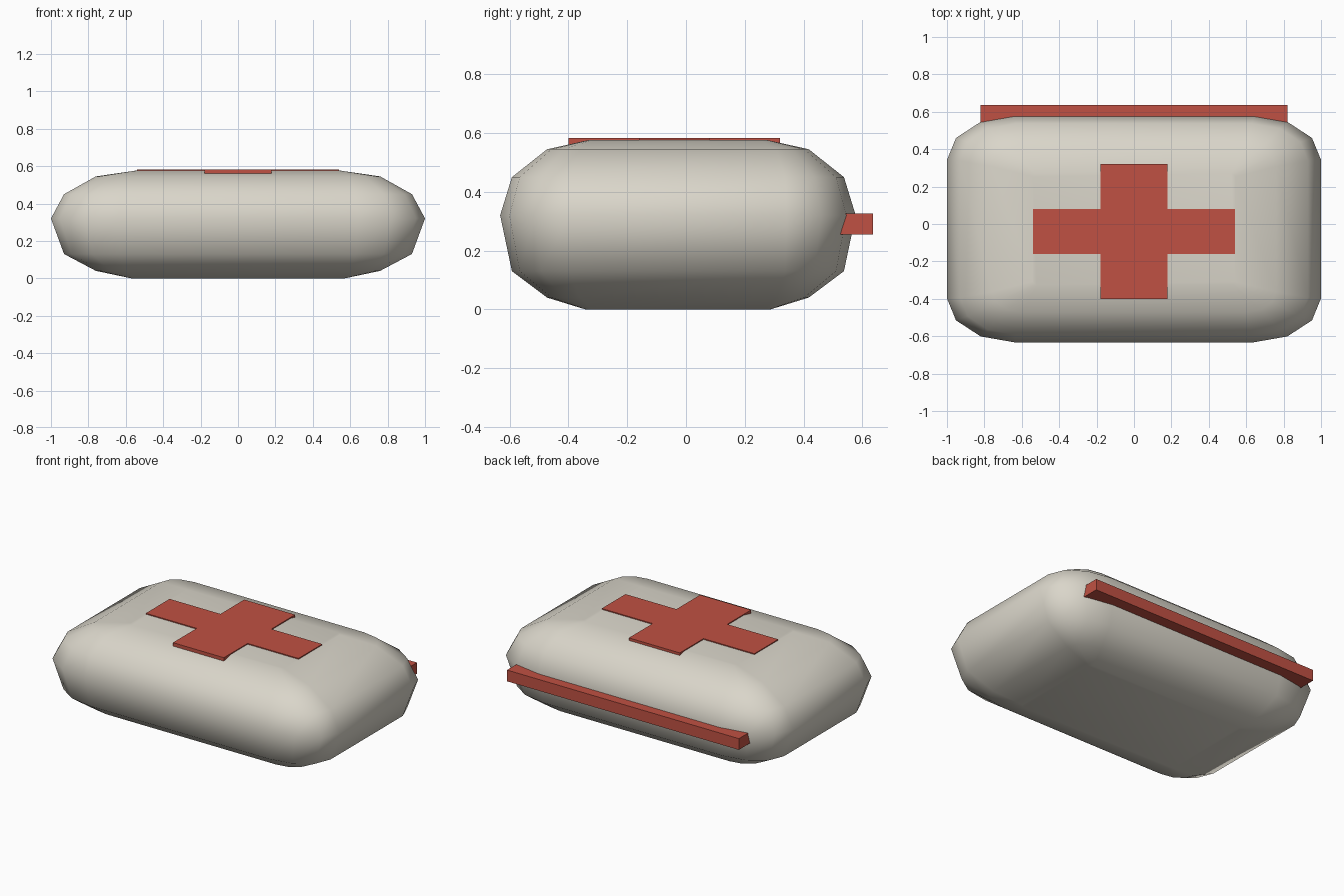
import bpy, bmesh, math

if "Cube" in bpy.data.objects:
    bpy.data.objects.remove(bpy.data.objects["Cube"])

CY = -0.0275  # the padded body sits slightly forward of centre


def material(name, rgb):
    m = bpy.data.materials.new(name)
    m.diffuse_color = (*rgb, 1)
    m.use_nodes = True
    m.node_tree.nodes["Principled BSDF"].inputs["Base Color"].default_value = m.diffuse_color
    return m


cream = material("cream fabric", (0.70, 0.67, 0.59))
red = material("red", (0.53, 0.083, 0.056))


def make_object(name, bm, mat):
    bmesh.ops.recalc_face_normals(bm, faces=bm.faces)
    me = bpy.data.meshes.new(name)
    bm.to_mesh(me)
    bm.free()
    me.materials.append(mat)
    ob = bpy.data.objects.new(name, me)
    bpy.context.collection.objects.link(ob)
    return ob


# Padded case: stacked rounded rectangles (z, half x, half y, corner x, corner y)
levels = [
    (0.00, 0.57, 0.315, 0.02, 0.02),
    (0.04, 0.76, 0.445, 0.16, 0.11),
    (0.13, 0.93, 0.565, 0.30, 0.20),
    (0.32, 1.00, 0.605, 0.36, 0.235),
    (0.45, 0.93, 0.565, 0.30, 0.20),
    (0.545, 0.76, 0.445, 0.16, 0.11),
    (0.577, 0.54, 0.30, 0.02, 0.02),
]
bm = bmesh.new()
rings = []
for z, a, b, rx, ry in levels:
    ring = []
    for k, (sx, sy) in enumerate([(1, 1), (-1, 1), (-1, -1), (1, -1)]):
        for i in range(4):
            t = math.radians(90 * k + 30 * i)
            ring.append(bm.verts.new((sx * (a - rx) + rx * math.cos(t),
                                      CY + sy * (b - ry) + ry * math.sin(t), z)))
    rings.append(ring)
for lo, hi in zip(rings, rings[1:]):
    for i in range(16):
        j = (i + 1) % 16
        bm.faces.new((lo[i], lo[j], hi[j], hi[i]))
bm.faces.new(rings[0][::-1])
bm.faces.new(rings[-1])
for f in bm.faces:
    f.smooth = True
# Hard creases around the flat panel on each short end
for e in bm.edges:
    p, q = (v.co for v in e.verts)
    if abs(p.x) > 0.92 and abs(p.x - q.x) < 1e-4 and p.z == q.z and p.z < 0.4:
        e.smooth = False
make_object("padded_case", bm, cream)

# Cross emblem: one 12-sided outline, extruded
cy, z0, z1 = -0.04, 0.555, 0.583
quarter = [(0.54, 0.12), (0.18, 0.12), (0.18, 0.36)]
outline = []
for sx, sy in [(1, 1), (-1, 1), (-1, -1), (1, -1)]:
    pts = quarter if sx * sy > 0 else quarter[::-1]
    outline += [(sx * x, cy + sy * y) for x, y in pts]
bm = bmesh.new()
face = bm.faces.new([bm.verts.new((x, y, z0)) for x, y in outline])
top = bmesh.ops.extrude_face_region(bm, geom=[face])["geom"]
bmesh.ops.translate(bm, vec=(0, 0, z1 - z0),
                    verts=[g for g in top if isinstance(g, bmesh.types.BMVert)])
make_object("cross_emblem", bm, red)

# Back strip (zip band)
bm = bmesh.new()
bmesh.ops.create_cube(bm, size=1)
bmesh.ops.scale(bm, vec=(1.64, 0.137, 0.072), verts=bm.verts)
bmesh.ops.translate(bm, vec=(0, 0.5685, 0.291), verts=bm.verts)
make_object("back_strip", bm, red)
